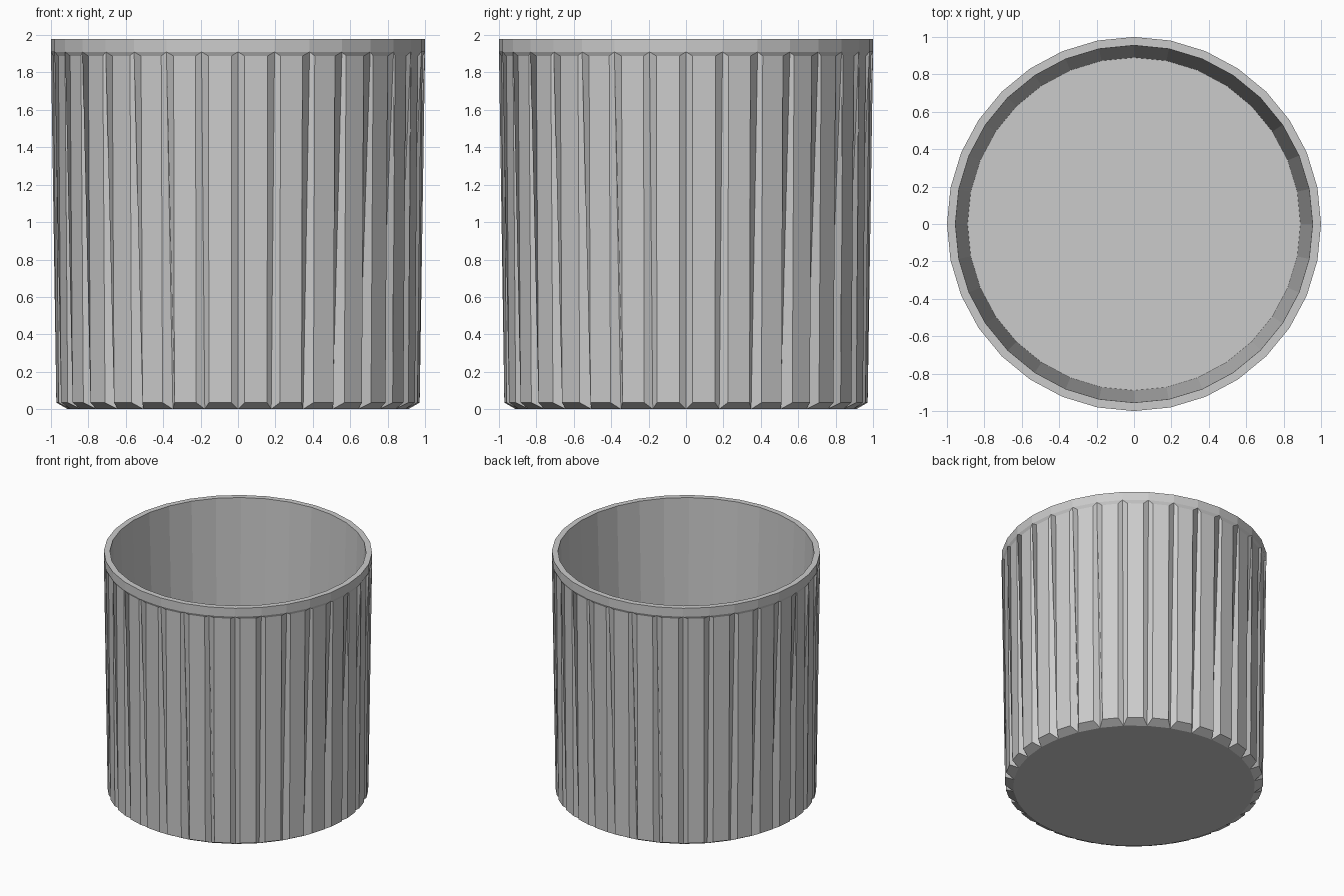
import bpy, bmesh
from math import cos, sin, pi
from mathutils import Vector

if "Cube" in bpy.data.objects:
    bpy.data.objects.remove(bpy.data.objects["Cube"])

SIDES = 32

def ring(bm, radius, z):
    return [bm.verts.new((radius * cos(2 * pi * i / SIDES),
                          radius * sin(2 * pi * i / SIDES), z)) for i in range(SIDES)]

def bridge(bm, lower, upper):
    for i in range(SIDES):
        j = (i + 1) % SIDES
        bm.faces.new((lower[i], lower[j], upper[j], upper[i]))

bm = bmesh.new()

# Floor, inner wall and rim
floor = ring(bm, 0.89, 0.04)
lip_in = ring(bm, 0.955, 1.98)
lip_out = ring(bm, 1.0, 1.98)
rim_low = ring(bm, 1.0, 1.91)
base = ring(bm, 0.91, 0.0)
bm.faces.new(floor)
bridge(bm, lip_in, floor)
bridge(bm, lip_out, lip_in)
bridge(bm, rim_low, lip_out)
bm.faces.new(base[::-1])

# Outer wall: a flat panel in each side, proud at the bottom, sunk at the top
HALF = 0.061
for i in range(SIDES):
    j = (i + 1) % SIDES
    a = 2 * pi * (i + 0.5) / SIDES
    out, side = Vector((cos(a), sin(a), 0)), Vector((-sin(a), cos(a), 0))
    panel = [bm.verts.new(out * r + side * s * HALF + Vector((0, 0, z)))
             for r, s, z in ((0.97, -1, 0.035), (0.97, 1, 0.035),
                             (0.985, 1, 1.888), (0.985, -1, 1.888))]
    border = [base[i], base[j], rim_low[j], rim_low[i]]
    bm.faces.new(panel)
    for k in range(4):
        n = (k + 1) % 4
        bm.faces.new((border[k], border[n], panel[n], panel[k]))

bmesh.ops.recalc_face_normals(bm, faces=bm.faces)
mesh = bpy.data.meshes.new("fluted_cup")
bm.to_mesh(mesh)
bm.free()
bpy.context.collection.objects.link(bpy.data.objects.new("fluted_cup", mesh))
